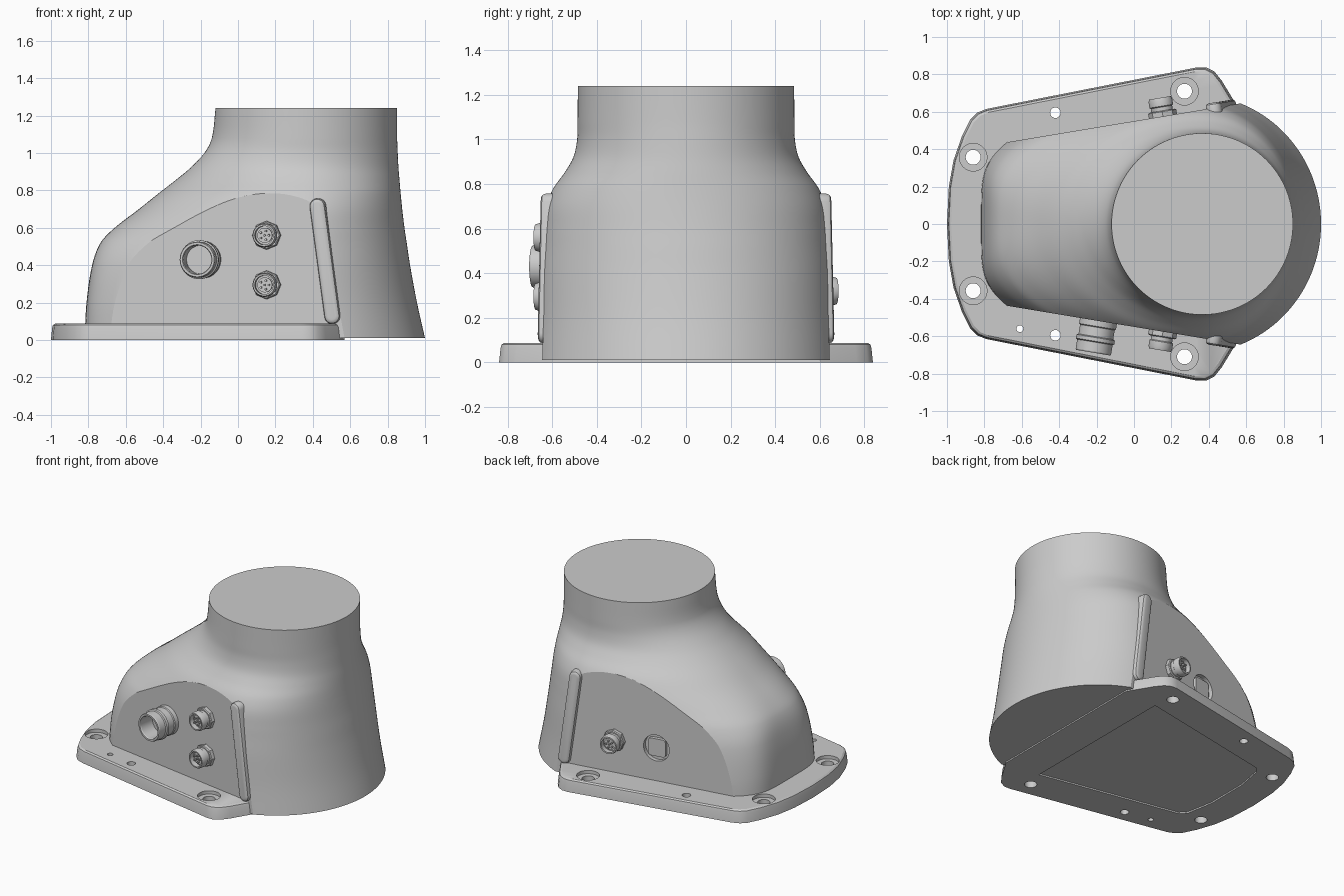
import bpy, bmesh, math
from math import sin, cos, pi
from mathutils import Vector, Matrix

if "Cube" in bpy.data.objects:
    bpy.data.objects.remove(bpy.data.objects["Cube"])

WALL_Y, WALL_SLOPE = 0.55, 0.166          # flat side panels: y = 0.55 + 0.166 x


def loft(name, rings, matrix=None, cuts=()):
    """Closed skin through rings of equal point count; cuts are (point, normal) planes."""
    bm = bmesh.new()
    rows = [[bm.verts.new(p) for p in ring] for ring in rings]
    n = len(rows[0])
    for a, b in zip(rows, rows[1:]):
        for i in range(n):
            bm.faces.new((a[i], a[(i + 1) % n], b[(i + 1) % n], b[i]))
    bm.faces.new(rows[0])
    bm.faces.new(rows[-1])
    for co, no in cuts:
        geom = bm.verts[:] + bm.edges[:] + bm.faces[:]
        res = bmesh.ops.bisect_plane(bm, geom=geom, plane_co=co, plane_no=no, clear_outer=True)
        edges = [e for e in res["geom_cut"] if isinstance(e, bmesh.types.BMEdge)]
        bmesh.ops.holes_fill(bm, edges=edges, sides=0)
        for e in edges:
            e.smooth = False
    if matrix:
        bm.transform(matrix)
    bmesh.ops.recalc_face_normals(bm, faces=bm.faces[:])
    me = bpy.data.meshes.new(name)
    bm.to_mesh(me)
    bm.free()
    ob = bpy.data.objects.new(name, me)
    bpy.context.collection.objects.link(ob)
    return ob


def circle(r, z, n=32, x=0, y=0, start=0.0):
    return [(x + r * cos(start + 2 * pi * i / n), y + r * sin(start + 2 * pi * i / n), z)
            for i in range(n)]


def turned(name, profile, matrix=None, n=32, x=0, y=0):
    return loft(name, [circle(r, z, n, x, y) for r, z in profile], matrix)


def wall_frame(side, x, z):
    """Local x along the panel, local y up, local z out of the panel."""
    t = Vector((1, side * WALL_SLOPE, 0)).normalized()
    nrm = Vector((-WALL_SLOPE, side, 0)).normalized()
    m = Matrix((t, (0, 0, 1), nrm)).transposed().to_4x4()
    m.translation = (x, side * (WALL_Y + WALL_SLOPE * x), z)
    return m


def activate(ob):
    bpy.ops.object.select_all(action='DESELECT')
    ob.select_set(True)
    bpy.context.view_layer.objects.active = ob


def cut(ob, cutter):
    cutter.hide_render = True
    mod = ob.modifiers.new("cut", 'BOOLEAN')
    mod.object, mod.operation, mod.solver = cutter, 'DIFFERENCE', 'EXACT'
    activate(ob)
    bpy.ops.object.modifier_apply(modifier=mod.name)
    bpy.data.objects.remove(cutter)


# Housing: z, left x, right x, half width, squareness, taper
KEYS = [(0.01, -.82, 1.0, .693, 5, .34), (.2, -.81, .957, .677, 5, .34),
        (.4, -.78, .92, .665, 4.4, .33), (.52, -.735, .902, .653, 3.6, .31),
        (.6, -.66, .89, .645, 3.0, .28), (.7, -.53, .878, .629, 2.5, .2),
        (.78, -.43, .87, .595, 2.25, .12), (.85, -.34, .864, .545, 2.1, .06),
        (.92, -.255, .858, .505, 2.03, .02), (1.0, -.18, .854, .488, 2, 0),
        (1.08, -.14, .851, .486, 2, 0), (1.24, -.12, .85, .485, 2, 0)]


def key_at(i, t):
    """Smooth (cubic Hermite) blend between key rows i and i + 1."""
    a, b = KEYS[i], KEYS[i + 1]
    p, q = KEYS[max(i - 1, 0)], KEYS[min(i + 2, len(KEYS) - 1)]
    h, out = b[0] - a[0], [a[0] + t * (b[0] - a[0])]
    for c in range(1, 6):
        ma = (b[c] - p[c]) / (b[0] - p[0]) * h
        mb = (q[c] - a[c]) / (q[0] - a[0]) * h
        out.append((2*t**3 - 3*t*t + 1) * a[c] + (t**3 - 2*t*t + t) * ma
                   + (3*t*t - 2*t**3) * b[c] + (t**3 - t*t) * mb)
    return out


def section(z, xl, xr, ry, n, k, count=160):
    cx, pts = 0.32 + 0.045 * z / 1.24, []
    for i in range(count):
        c, s = cos(2 * pi * i / count), sin(2 * pi * i / count)
        if c >= 0:
            pts.append((cx + (xr - cx) * c, ry * s, z))
        else:
            r = (abs(c) ** n + abs(s) ** n) ** (-1 / n)
            u = r * c
            pts.append((cx + (cx - xl) * u, ry * r * s * (1 - k * u * u), z))
    return pts


rings = [section(*key_at(i, j / 5)) for i in range(len(KEYS) - 1) for j in range(5)]
rings.append(section(*KEYS[-1]))
planes = [((0, s * WALL_Y, 0), (-WALL_SLOPE, s, 0)) for s in (-1, 1)]
housing = loft("housing", rings, cuts=planes)
cut(housing, turned("port_cutter", [(.092, -.03), (.092, .05)], wall_frame(1, -.137, .32), 40))

# Mounting flange with pocket underneath and bolt holes
half = [(-.99, .2), (-.965, .34), (-.92, .47), (-.875, .56), (-.84, .595), (-.79, .615),
        (.34, .838), (.385, .838), (.43, .815), (.47, .765), (.57, .6)]
outline = [(-1, 0)] + half + [(x, -y) for x, y in reversed(half)]
flange = loft("mounting_flange", [[(-.2 + (x + .2) * f, y * f, z) for x, y in outline]
              for z, f in ((0, 1), (.065, .992), (.08, .987), (.088, .972))])
pocket = [(.31, .58), (-.7, .385), (-.74, .34), (-.775, .15)]
pocket += [(x, -y) for x, y in reversed(pocket)]
cut(flange, loft("pocket_cutter", [[(x, y, z) for x, y in pocket] for z in (-.05, .02)]))
holes = [(-.42, .595, .028), (-.42, -.595, .028), (-.61, -.56, .018)]
for s in (-1, 1):
    for x, y in ((.27, .71), (-.86, .357)):
        holes.append((x, s * y, .04))
        cut(flange, turned("bore_cutter", [(.074, .065), (.074, .2)], x=x, y=s * y))
for x, y, r in holes:
    cut(flange, turned("hole_cutter", [(r, -.1), (r, .2)], x=x, y=y, n=24))

parts = [housing, flange]


# Raised ribs at the rear edge of both side panels
def capsule(r, d):
    (x0, z0), (x1, z1) = (.432, .715), (.512, .128)
    tilt = math.atan2(z0 - z1, x0 - x1) - pi / 2
    return ([(x0 + r * cos(tilt + pi * i / 10), z0 + r * sin(tilt + pi * i / 10), d) for i in range(11)]
            + [(x1 - r * cos(tilt + pi * i / 10), z1 - r * sin(tilt + pi * i / 10), d) for i in range(11)])


for s, label in ((-1, "front"), (1, "back")):
    parts.append(loft(label + "_rib", [capsule(r, d) for r, d in
                 ((.042, -.03), (.042, .008), (.038, .02), (.03, .026), (.02, .028))],
                 wall_frame(s, 0, 0)))


# Small round connectors: octagonal collar, sleeve and contact pins
def connector(name, side, x, z):
    m = wall_frame(side, x, z)
    parts.append(turned(name + "_collar", [(.076, -.02), (.076, .025), (.07, .03)], m, 8))
    parts.append(turned(name + "_sleeve", [(.058, 0), (.058, .05), (.064, .055), (.064, .085),
                 (.059, .1), (.05, .1), (.05, .065), (.04, .065), (.04, .075), (.01, .075)], m, 40))
    for px, py, _ in circle(.024, 0, 5) + [(0, 0, 0)]:
        parts.append(turned(name + "_pin", [(.006, .07), (.006, .092)], m, 8, px, py))


connector("upper_connector", -1, .155, .56)
connector("lower_connector", -1, .155, .295)
connector("back_connector", 1, .155, .32)

# Large power socket
parts.append(turned("power_socket", [(.1, -.02), (.1, .03), (.094, .035), (.094, .085), (.104, .09),
             (.104, .11), (.096, .115), (.096, .165), (.092, .172), (.08, .172), (.076, .165),
             (.076, .06), (.01, .06)], wall_frame(-1, -.19, .43), 48))

# Square cover in the round back port
corner = .058
square = [(cx * corner + .018 * cos(a), cy * corner + .018 * sin(a))
          for cx, cy, a0 in ((.75, .75, 0), (-.75, .75, pi/2), (-.75, -.75, pi), (.75, -.75, 1.5*pi))
          for a in (a0, a0 + pi / 4, a0 + pi / 2)]
parts.append(loft("port_cover", [[(x, y, d) for x, y in square] for d in (-.04, -.006)],
                  wall_frame(1, -.137, .32)))

for ob in parts:
    activate(ob)
    bpy.ops.object.shade_smooth_by_angle(angle=math.radians(28))
